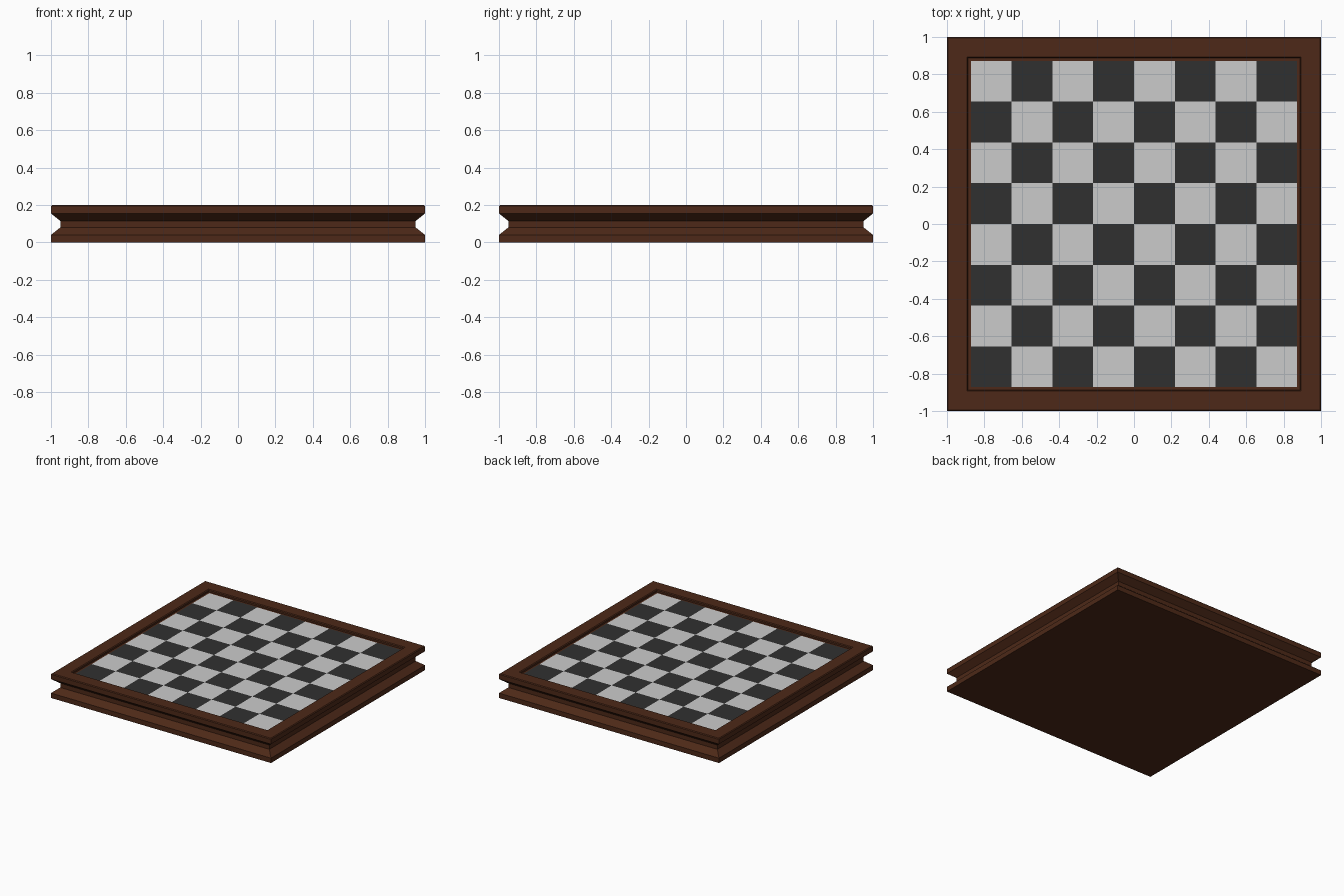
import bpy, bmesh

if "Cube" in bpy.data.objects:
    bpy.data.objects.remove(bpy.data.objects["Cube"])


def material(name, color):
    m = bpy.data.materials.new(name)
    m.diffuse_color = (*color, 1)
    m.use_nodes = True
    m.node_tree.nodes["Principled BSDF"].inputs["Base Color"].default_value = m.diffuse_color
    return m


def finish(name, bm, mats):
    mesh = bpy.data.meshes.new(name)
    bm.to_mesh(mesh)
    bm.free()
    for m in mats:
        mesh.materials.append(m)
    obj = bpy.data.objects.new(name, mesh)
    bpy.context.collection.objects.link(obj)
    return obj


wood = material("dark_wood", (0.075, 0.022, 0.009))
dark = material("dark_square", (0.03, 0.03, 0.03))
light = material("light_square", (0.6, 0.6, 0.6))

BOARD = 0.872     # half width of the playing field
FIELD_Z = 0.18    # height of the recessed field

# Frame: square rings (half width, height) from the base up, over the rim and into the recess
profile = [(1.0, 0.0), (1.0, 0.04), (0.95, 0.08), (0.95, 0.115), (1.0, 0.155),
           (1.0, 0.194), (0.994, 0.2), (0.893, 0.2), (0.887, 0.194),
           (0.887, FIELD_Z), (BOARD, FIELD_Z)]
bm = bmesh.new()
rings = [[bm.verts.new((sx * r, sy * r, z)) for sx, sy in ((-1, -1), (1, -1), (1, 1), (-1, 1))]
         for r, z in profile]
for low, high in zip(rings, rings[1:]):
    for i in range(4):
        j = (i + 1) % 4
        bm.faces.new((low[i], low[j], high[j], high[i]))
bm.faces.new(rings[0][::-1])
finish("frame", bm, [wood])

# Playing field: 8 x 8 grid with alternating squares, dark at the front left
bm = bmesh.new()
bmesh.ops.create_grid(bm, x_segments=8, y_segments=8, size=BOARD)
bmesh.ops.translate(bm, verts=bm.verts, vec=(0, 0, FIELD_Z))
step = BOARD / 4
for f in bm.faces:
    c = f.calc_center_median()
    f.material_index = (int((c.x + BOARD) / step) + int((c.y + BOARD) / step)) % 2
finish("playing_field", bm, [dark, light])
